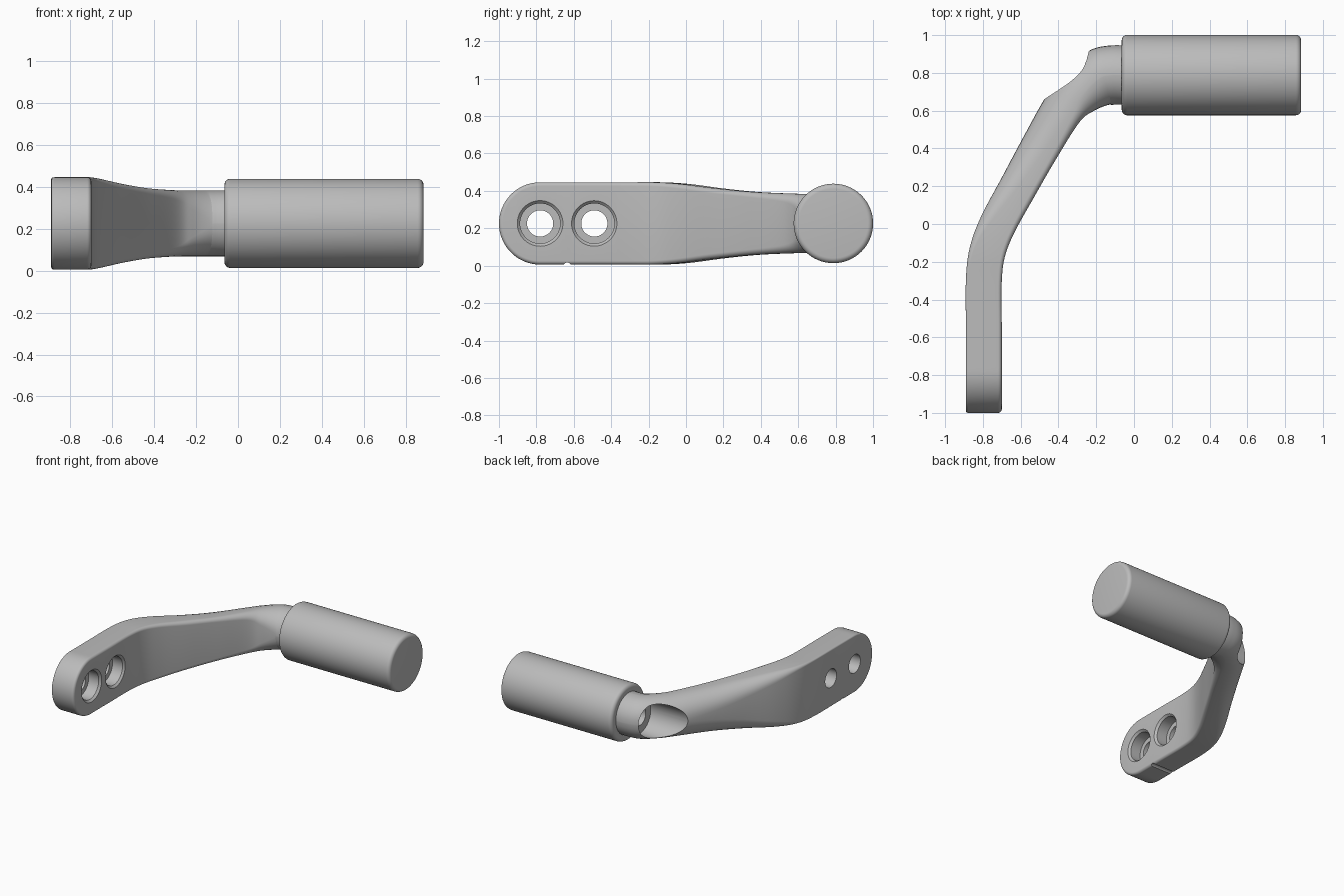
import bpy, bmesh, math
from mathutils import Vector

if "Cube" in bpy.data.objects:
    bpy.data.objects.remove(bpy.data.objects["Cube"])

MID_Z = 0.226
PIVOT_Y = 0.788
RED = 0.5

grey = bpy.data.materials.new("satin grey")
grey.use_nodes = True
grey.diffuse_color = (RED, RED, RED, 1)
grey.node_tree.nodes["Principled BSDF"].inputs["Base Color"].default_value = (RED, RED, RED, 1)


def loft(name, rings, cap_start=True):
    """Skin a list of closed rings and cap the ends."""
    bm = bmesh.new()
    loops = [[bm.verts.new(p) for p in ring] for ring in rings]
    n = len(loops[0])
    for a, b in zip(loops, loops[1:]):
        for i in range(n):
            j = (i + 1) % n
            bm.faces.new((a[i], a[j], b[j], b[i]))
    if cap_start:
        bm.faces.new(loops[0][::-1])
    bm.faces.new(loops[-1])
    bmesh.ops.remove_doubles(bm, verts=bm.verts, dist=0.0002)
    bmesh.ops.recalc_face_normals(bm, faces=bm.faces)
    mesh = bpy.data.meshes.new(name)
    bm.to_mesh(mesh)
    bm.free()
    mesh.materials.append(grey)
    obj = bpy.data.objects.new(name, mesh)
    bpy.context.collection.objects.link(obj)
    return obj


def lathe(name, profile, y, z=MID_Z, sides=64):
    """Turn (x, radius) points around an axis parallel to x."""
    turn = [math.tau * i / sides for i in range(sides)]
    return loft(name, [[(x, y + r * math.cos(a), z + r * math.sin(a)) for a in turn]
                       for x, r in profile])


def section(w, h, r_in, r_out, steps=8):
    """Rounded rectangle as (across, up); across > 0 is the inner side."""
    pts = []
    for k, (su, sv, r) in enumerate([(1, 1, r_in), (-1, 1, r_out), (-1, -1, r_out), (1, -1, r_in)]):
        for i in range(steps + 1):
            a = math.pi / 2 * (k + i / steps)
            pts.append((su * (w - r) + r * math.cos(a), sv * (h - r) + r * math.sin(a)))
    return pts


def spline(keys, steps=7):
    """Catmull-Rom through keys with any number of channels."""
    ext = [keys[0]] + keys + [keys[-1]]
    out = []
    for i in range(1, len(ext) - 2):
        for s in range(steps):
            t = s / steps
            out.append([0.5 * (2 * b + (c - a) * t + (2 * a - 5 * b + 4 * c - d) * t * t
                               + (3 * b - a - 3 * c + d) * t ** 3)
                        for a, b, c, d in zip(*ext[i - 1:i + 3])])
    return out + [list(keys[-1])]


def activate(obj):
    bpy.ops.object.select_all(action='DESELECT')
    obj.select_set(True)
    bpy.context.view_layer.objects.active = obj


def cut(obj, cutter):
    mod = obj.modifiers.new("cut", 'BOOLEAN')
    mod.operation, mod.solver, mod.object = 'DIFFERENCE', 'EXACT', cutter
    activate(obj)
    bpy.ops.object.modifier_apply(modifier=mod.name)
    bpy.data.objects.remove(cutter)


# Arm: x, y, half width, half height, inner and outer edge radius
stations = spline([
    (-0.795, -0.78, 0.095, 0.220, 0.020, 0.012),
    (-0.795, -0.55, 0.095, 0.220, 0.020, 0.012),
    (-0.795, -0.30, 0.095, 0.220, 0.020, 0.012),
    (-0.776, -0.147, 0.096, 0.220, 0.022, 0.025),
    (-0.720, 0.000, 0.098, 0.211, 0.025, 0.060),
    (-0.611, 0.200, 0.100, 0.187, 0.028, 0.100),
    (-0.500, 0.400, 0.104, 0.168, 0.030, 0.130),
    (-0.375, 0.610, 0.112, 0.159, 0.050, 0.150),
    (-0.285, 0.705, 0.130, 0.158, 0.100, 0.150),
    (-0.185, 0.772, 0.153, 0.158, 0.148, 0.152),
    (-0.120, PIVOT_Y, 0.157, 0.158, 0.155, 0.155),
    (-0.040, PIVOT_Y, 0.157, 0.158, 0.155, 0.155)])

rings = []
# Round end: the section halves swing about the centre of the end
x0, y0, *shape = stations[0]
for i in range(16):
    t = math.pi / 2 * (1 - i / 16)
    rings.append([(x0 + u, y0 - abs(v) * math.sin(t), MID_Z + v * math.cos(t))
                  for u, v in section(*shape)])
for i, (x, y, *shape) in enumerate(stations):
    a, b = stations[max(i - 1, 0)], stations[min(i + 1, len(stations) - 1)]
    d = Vector((b[0] - a[0], b[1] - a[1])).normalized()
    rings.append([(x + u * d.y, y - u * d.x, MID_Z + v) for u, v in section(*shape)])
arm = loft("arm", rings, cap_start=False)

# Stepped bolt holes in the mounting end
for y in (-0.78, -0.49):
    cut(arm, lathe("bolt_hole", [(-1, 0.07), (-0.80, 0.07), (-0.80, 0.107), (-0.715, 0.107),
                                 (-0.70, 0.122), (-0.65, 0.122)], y))
# Axle recess behind the grip and its pilot hole
cut(arm, lathe("axle_recess", [(-0.8, 0.13), (-0.16, 0.13), (-0.16, 0.07), (-0.07, 0.07)], PIVOT_Y))
# Small groove under the mounting end
cut(arm, lathe("groove", [(-1, 0.02), (-0.6, 0.02)], -0.635, -0.003, 24))

# Grip with rounded rims
R, RIM = 0.2125, 0.028
arc = [math.pi / 2 * i / 6 for i in range(7)]
left = [(-0.065 + RIM * (1 - math.sin(a)), R - RIM * (1 - math.cos(a))) for a in reversed(arc)]
right = [(0.885 - RIM * (1 - math.sin(a)), R - RIM * (1 - math.cos(a))) for a in arc]
grip = lathe("grip", left + right, PIVOT_Y)

for obj in (arm, grip):
    activate(obj)
    bpy.ops.object.shade_smooth_by_angle(angle=math.radians(35))
